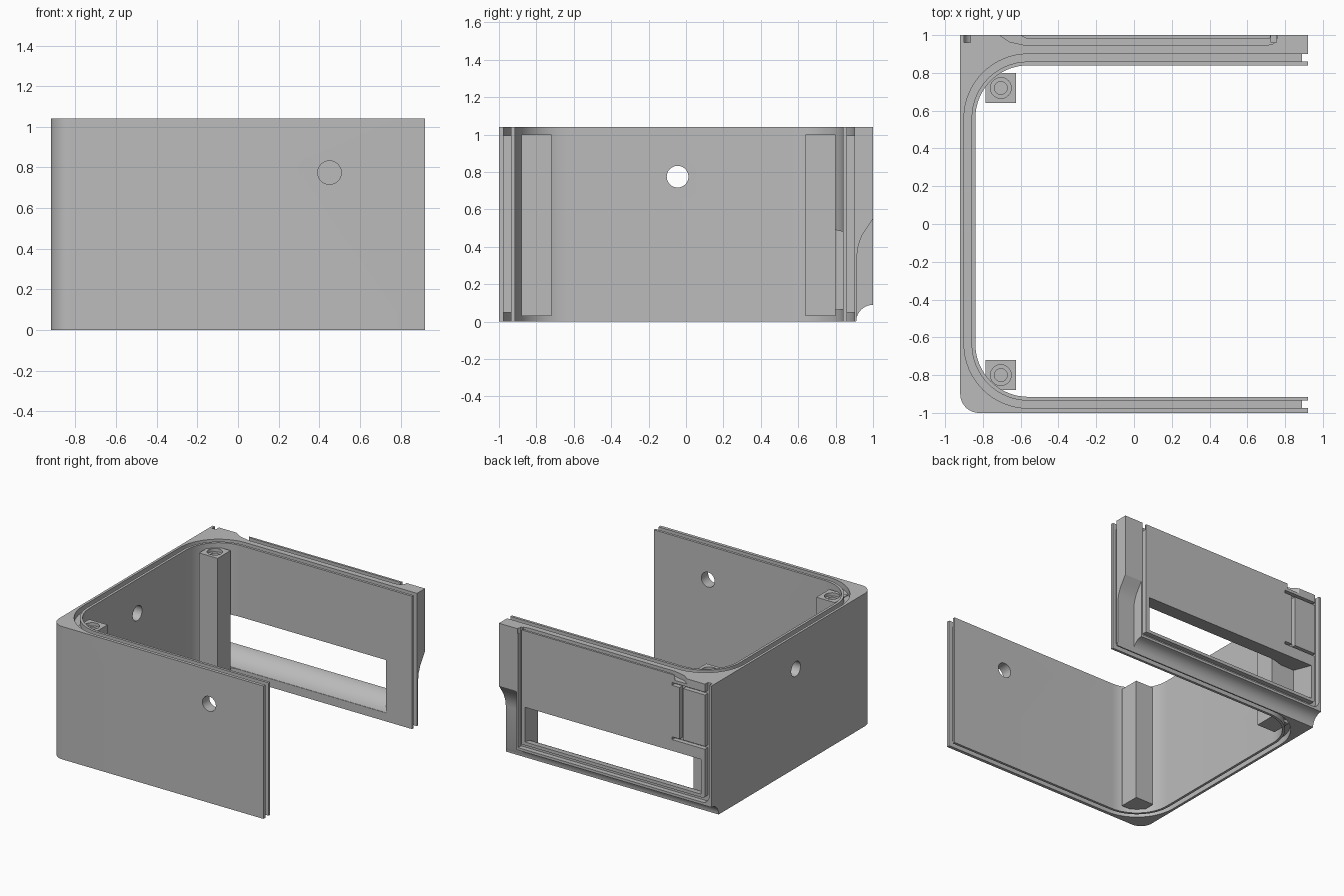
import bpy, bmesh, math
from mathutils import Vector

if "Cube" in bpy.data.objects:
    bpy.data.objects.remove(bpy.data.objects["Cube"], do_unlink=True)

grey = bpy.data.materials.new("plain grey")
grey.use_nodes = True
colour = (0.5, 0.5, 0.5, 1)
grey.diffuse_color = colour
grey.node_tree.nodes["Principled BSDF"].inputs["Base Color"].default_value = colour

H = 1.04      # height of the shell
XE = 0.92     # half width, and the open end
PLACE = {"x": lambda p, q, a: (a, p, q),
         "y": lambda p, q, a: (p, a, q),
         "z": lambda p, q, a: (p, q, a)}


def prism(name, pts, axis, a, b):
    """Extrude a flat outline along an axis from a to b."""
    bm = bmesh.new()
    low = [bm.verts.new(PLACE[axis](p, q, a)) for p, q in pts]
    high = [bm.verts.new(PLACE[axis](p, q, b)) for p, q in pts]
    bm.faces.new(low)
    bm.faces.new(high)
    n = len(pts)
    for i in range(n):
        j = (i + 1) % n
        bm.faces.new((low[i], low[j], high[j], high[i]))
    bmesh.ops.recalc_face_normals(bm, faces=bm.faces)
    mesh = bpy.data.meshes.new(name)
    bm.to_mesh(mesh)
    bm.free()
    obj = bpy.data.objects.new(name, mesh)
    bpy.context.collection.objects.link(obj)
    mesh.materials.append(grey)
    return obj


def box(name, x0, x1, y0, y1, z0, z1):
    return prism(name, [(x0, y0), (x1, y0), (x1, y1), (x0, y1)], "z", z0, z1)


def arc(cx, cy, r, start, end, n=16):
    steps = [math.radians(start + (end - start) * i / n) for i in range(n + 1)]
    return [(cx + r * math.cos(t), cy + r * math.sin(t)) for t in steps]


def disc(cx, cy, r):
    return arc(cx, cy, r, 0, 360, 40)[:-1]


def u_path(off, end):
    """Inner wall line in plan, moved outward by off."""
    r = 0.28 + off
    front = arc(-0.56, -0.635, r, 270, 180)
    back = arc(-0.56, 0.56, r, 180, 90)
    return [(end, -0.915 - off)] + front + back + [(end, 0.84 + off)]


def carve(obj, cutters):
    """Subtract every cutter and keep only the finished mesh."""
    for c in cutters:
        c.hide_render = True
        mod = obj.modifiers.new(c.name, "BOOLEAN")
        mod.operation = "DIFFERENCE"
        mod.solver = "EXACT"
        mod.object = c
    graph = bpy.context.evaluated_depsgraph_get()
    mesh = bpy.data.meshes.new_from_object(obj.evaluated_get(graph))
    obj.modifiers.clear()
    obj.data = mesh
    for c in cutters:
        bpy.data.objects.remove(c, do_unlink=True)


def smooth(obj):
    bpy.ops.object.select_all(action="DESELECT")
    obj.select_set(True)
    bpy.context.view_layer.objects.active = obj
    bpy.ops.object.shade_smooth_by_angle(angle=math.radians(25))


# Three-sided shell, rounded at the front corner
outline = [(XE, 1), (-XE, 1)] + arc(-0.82, -0.9, 0.1, 180, 270) + [(XE, -1)]
shell = prism("shell", outline + u_path(0, XE), "z", 0, H)

cuts = []

# Seal grooves in the top and bottom rims and the open ends
rim = u_path(0.02, 1) + u_path(0.06, 1)[::-1]
cuts.append(prism("top_groove", rim, "z", 0.995, 1.1))
cuts.append(prism("bottom_groove", rim, "z", -0.1, 0.05))
for y in (-0.955, 0.88):
    cuts.append(box("end_groove", 0.89, 1, y - 0.02, y + 0.02, -0.1, 1.1))

# Rounded hollow under the back edge
cuts.append(prism("cove", disc(1, 0, 0.09), "x", -1, 1))

# Window with a curved sill and a sloping head
sill = arc(1, 0, 0.17, 90, 157)
window = [(0.8, 0.49), (1.05, 0.43), (1.05, 0.17)] + sill + [(0.8, 0.066)]
cuts.append(prism("window", window, "x", -0.83, 0.695))

# Relief on the lower part of the back wall's open end
relief = [(0.915, -0.1), (0.915, 0.36), (0.922, 0.41), (0.943, 0.465),
          (0.972, 0.508), (1, 0.55), (1.05, 0.6), (1.05, -0.1)]
cuts.append(prism("end_relief", relief, "x", 0.77, 1))

# Door seal groove: top edge, both sides and the rounded bottom corner
top_seal = [(-0.74, 1.02), (-0.66, 0.965), (-0.57, 0.945), (0.7, 0.945),
            (0.74, 0.955), (0.76, 0.985), (0.76, 1.02), (0.73, 1.02),
            (0.72, 0.983), (-0.57, 0.983), (-0.65, 1.02)]
cuts.append(prism("top_seal", top_seal, "z", 1.0, 1.1))
loop = ([(0.755, 1.1), (0.755, 0.11)] + arc(-0.84, 0.17, 0.06, 270, 180, 8)
        + [(-0.9, 1.1), (-0.865, 1.1)] + arc(-0.84, 0.17, 0.025, 180, 270, 8)
        + [(0.725, 0.145), (0.725, 1.1)])
cuts.append(prism("side_seal", loop, "y", 0.962, 1.1))

# Latch plate grooves on the back
cuts.append(box("latch_side", -0.675, -0.645, 0.965, 1.1, 0.53, 0.97))
for z in (0.53, 0.955):
    cuts.append(box("latch_line", -0.88, -0.58, 0.965, 1.1, z, z + 0.022))

# Round holes through the front and side walls
cuts.append(prism("front_hole", disc(0.45, 0.775, 0.058), "y", -1.1, -0.85))
cuts.append(prism("side_hole", disc(-0.045, 0.775, 0.058), "x", -1.1, -0.75))

carve(shell, cuts)
smooth(shell)

# Screw posts in the two closed corners
for side, y in (("front", -0.8), ("back", 0.72)):
    post = box(side + "_screw_post", -0.785, -0.625, y - 0.08, y + 0.08, 0.03, 1.0)
    carve(post, [prism("counterbore", disc(-0.705, y, 0.055), "z", 0.975, 1.1),
                 prism("screw_hole", disc(-0.705, y, 0.034), "z", 0.8, 1.1)])
    smooth(post)
